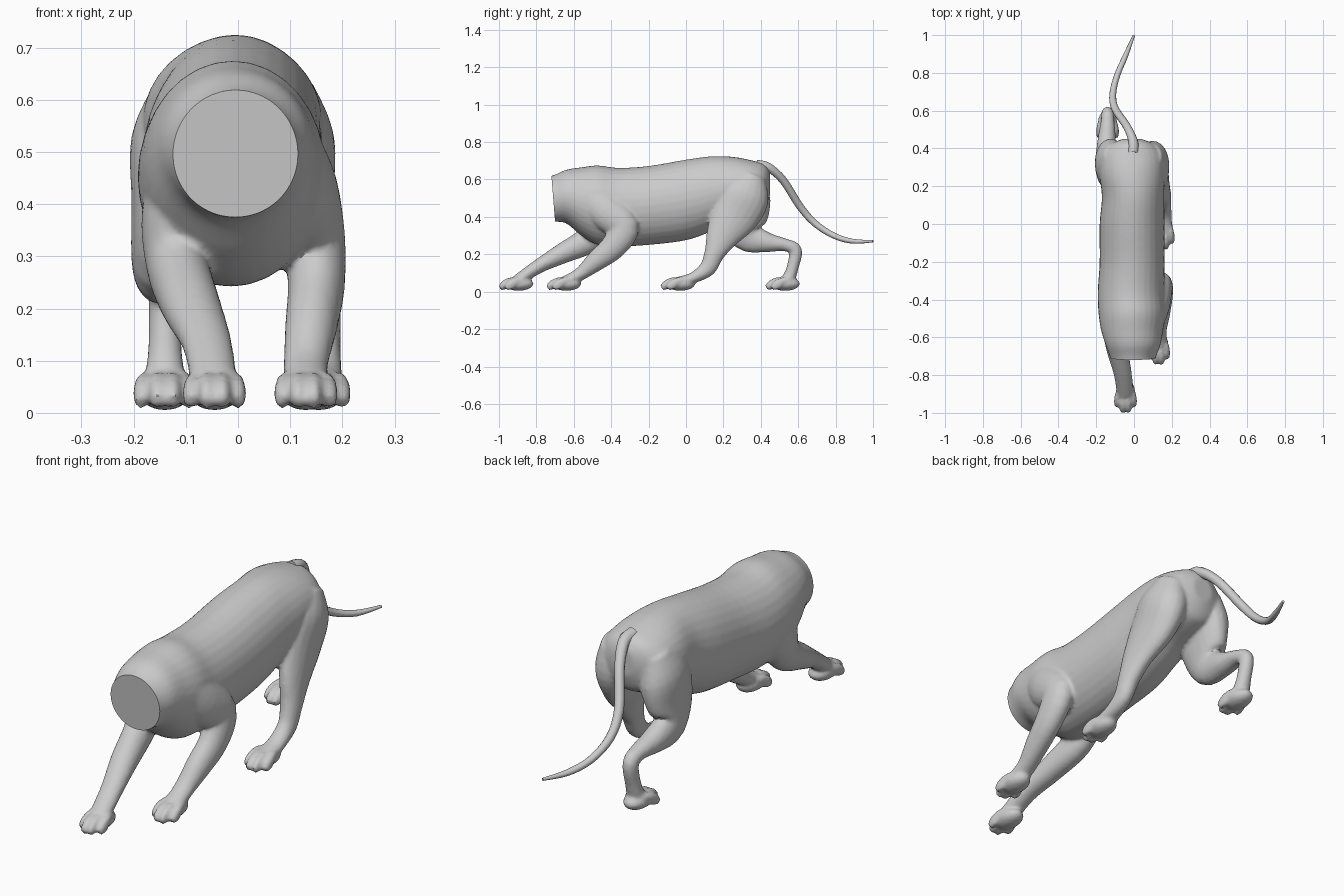
import bpy, bmesh, math
from mathutils import Vector

if "Cube" in bpy.data.objects:
    bpy.data.objects.remove(bpy.data.objects["Cube"])

grey = bpy.data.materials.new("grey fur")
grey.diffuse_color = (0.6, 0.6, 0.6, 1)
grey.use_nodes = True
grey.node_tree.nodes["Principled BSDF"].inputs["Base Color"].default_value = grey.diffuse_color


def finish(bm, name):
    bmesh.ops.recalc_face_normals(bm, faces=bm.faces)
    me = bpy.data.meshes.new(name)
    bm.to_mesh(me)
    bm.free()
    ob = bpy.data.objects.new(name, me)
    bpy.context.collection.objects.link(ob)
    me.materials.append(grey)
    return ob


def spline(rows, steps):
    """Catmull-Rom through rows of any width."""
    out = []
    for i in range(len(rows) - 1):
        p = [Vector(rows[max(0, min(len(rows) - 1, i + k))]) for k in (-1, 0, 1, 2)]
        for s in range(steps):
            t = s / steps
            out.append(0.5 * (2 * p[1] + (p[2] - p[0]) * t
                       + (2 * p[0] - 5 * p[1] + 4 * p[2] - p[3]) * t * t
                       + (3 * p[1] - p[0] - 3 * p[2] + p[3]) * t ** 3))
    return out + [Vector(rows[-1])]


def tube(bm, rows, n=20, steps=4, upright=False):
    """Loft ellipses; row = x, y, z, sideways radius, in-plane radius."""
    rows = spline(rows, steps)
    pts = [Vector(r[:3]) for r in rows]
    rings = []
    for i, r in enumerate(rows):
        t = (pts[min(i + 1, len(pts) - 1)] - pts[max(i - 1, 0)]).normalized()
        if upright:
            t = Vector((0, 1, 0))
        side = Vector((1, 0, 0))
        side = (side - t * side.dot(t)).normalized()
        up = t.cross(side)
        rings.append([bm.verts.new(pts[i] + side * r[3] * math.cos(a) + up * r[4] * math.sin(a))
                      for a in (2 * math.pi * k / n for k in range(n))])
    for a, b in zip(rings, rings[1:]):
        for k in range(n):
            bm.faces.new((a[k], a[(k + 1) % n], b[(k + 1) % n], b[k]))
    bm.faces.new(rings[0])
    bm.faces.new(rings[-1])


def blob(bm, c, r):
    g = bmesh.ops.create_uvsphere(bm, u_segments=20, v_segments=12, radius=1)
    for v in g["verts"]:
        v.co = Vector((c[k] + v.co[k] * r[k] for k in range(3)))


def paw(bm, x, tip):
    """Sole, four toes and a toe pad pointing to -y."""
    blob(bm, (x, tip + 0.105, 0.042), (0.052, 0.08, 0.037))
    for dx, dy in ((-0.045, 0.03), (-0.0155, 0), (0.0155, 0), (0.045, 0.03)):
        tube(bm, [(x + dx * 0.7, tip + 0.13, 0.06, 0.014, 0.016),
                  (x + dx * 0.9, tip + 0.065 + dy, 0.058, 0.016, 0.020),
                  (x + dx, tip + 0.03 + dy, 0.036, 0.0165, 0.026),
                  (x + dx, tip + 0.005 + dy, 0.02, 0.012, 0.015)], n=12)


# Torso: row = y, bottom, top, half width, centre x
body = bmesh.new()
torso = [(-0.80, .385, .60, .10, 0), (-0.71, .375, .622, .12, -.005), (-0.64, .365, .652, .145, -.005),
         (-0.56, .30, .665, .165, -.01), (-0.47, .25, .675, .178, -.01), (-0.36, .242, .662, .177, -.015),
         (-0.2, .25, .672, .172, -.01), (0, .275, .706, .172, -.01), (0.14, .325, .724, .165, -.005),
         (0.26, .39, .72, .172, -.01), (0.36, .42, .70, .165, -.01), (0.42, .45, .68, .12, -.01),
         (0.45, .52, .64, .05, -.01)]
tube(body, [(x, y, (b + t) / 2, w, (t - b) / 2) for y, b, t, w, x in torso], n=32, upright=True)

# Front legs: the right one tucked under, the left one stretched ahead
tube(body, [(.09, -.53, .52, .06, .09), (.115, -.43, .43, .075, .10), (.145, -.335, .345, .06, .085),
            (.15, -.385, .245, .055, .07), (.14, -.48, .165, .05, .055), (.13, -.565, .095, .043, .036),
            (.13, -.64, .055, .045, .032)])
paw(body, .13, -.745)
tube(body, [(-.10, -.45, .50, .06, .09), (-.12, -.47, .38, .065, .10), (-.115, -.52, .28, .06, .075),
            (-.09, -.66, .205, .057, .055), (-.06, -.79, .135, .048, .038), (-.046, -.90, .06, .045, .032)])
paw(body, -.045, -1.0)

# Hind legs: the right one forward, the left one trailing
tube(body, [(.085, .36, .62, .06, .07), (.10, .32, .52, .085, .13), (.115, .26, .41, .07, .13),
            (.14, .195, .30, .05, .09), (.155, .15, .20, .042, .054), (.16, .115, .125, .037, .045),
            (.16, .04, .075, .04, .03), (.16, -.04, .05, .045, .03)])
paw(body, .155, -.135)
tube(body, [(-.10, .36, .62, .06, .07), (-.12, .33, .52, .085, .125), (-.135, .31, .40, .07, .13),
            (-.15, .33, .30, .055, .09), (-.145, .43, .265, .05, .055), (-.14, .53, .25, .038, .034),
            (-.14, .585, .22, .032, .036), (-.14, .57, .13, .032, .032), (-.14, .545, .065, .04, .035),
            (-.14, .51, .045, .045, .03)])
paw(body, -.14, .425)

# Fuse the limbs with the torso and soften the joins
raw = finish(body, "fused_body_source")
m = raw.modifiers.new("fuse", 'REMESH')
m.mode, m.voxel_size = 'VOXEL', 0.0085
m = raw.modifiers.new("soften", 'SMOOTH')
m.factor, m.iterations = 0.5, 4
dg = bpy.context.evaluated_depsgraph_get()
me = bpy.data.meshes.new_from_object(raw.evaluated_get(dg))
bpy.data.objects.remove(raw)

# Flat cut across the neck
bm = bmesh.new()
bm.from_mesh(me)
neck = [v for v in bm.verts if v.co.y < -0.6 and v.co.z > 0.36]
near = set(neck)
geom = neck + [e for e in bm.edges if all(v in near for v in e.verts)] \
    + [f for f in bm.faces if all(v in near for v in f.verts)]
cut = bmesh.ops.bisect_plane(bm, geom=geom, plane_co=(0, -0.71, 0.5),
                             plane_no=(0, -1, -0.08), clear_outer=True)
rim = [e for e in cut["geom_cut"] if isinstance(e, bmesh.types.BMEdge)]
bmesh.ops.holes_fill(bm, edges=rim, sides=0)
cat = finish(bm, "body_and_legs")

# Tail
bm = bmesh.new()
tube(bm, [(-.005, .38, .675, .03, .03), (-.005, .44, .665, .025, .024), (-.04, .52, .595, .021, .021),
          (-.10, .61, .455, .02, .02), (-.112, .69, .365, .018, .018), (-.088, .79, .30, .016, .016),
          (-.045, .89, .27, .014, .013), (0, 1.0, .27, .006, .006)], n=12)
tail = finish(bm, "tail")

# Smooth shading with a crisp neck edge
for ob in (cat, tail):
    bpy.ops.object.select_all(action='DESELECT')
    ob.select_set(True)
    bpy.context.view_layer.objects.active = ob
    bpy.ops.object.shade_smooth_by_angle(angle=math.radians(40))
